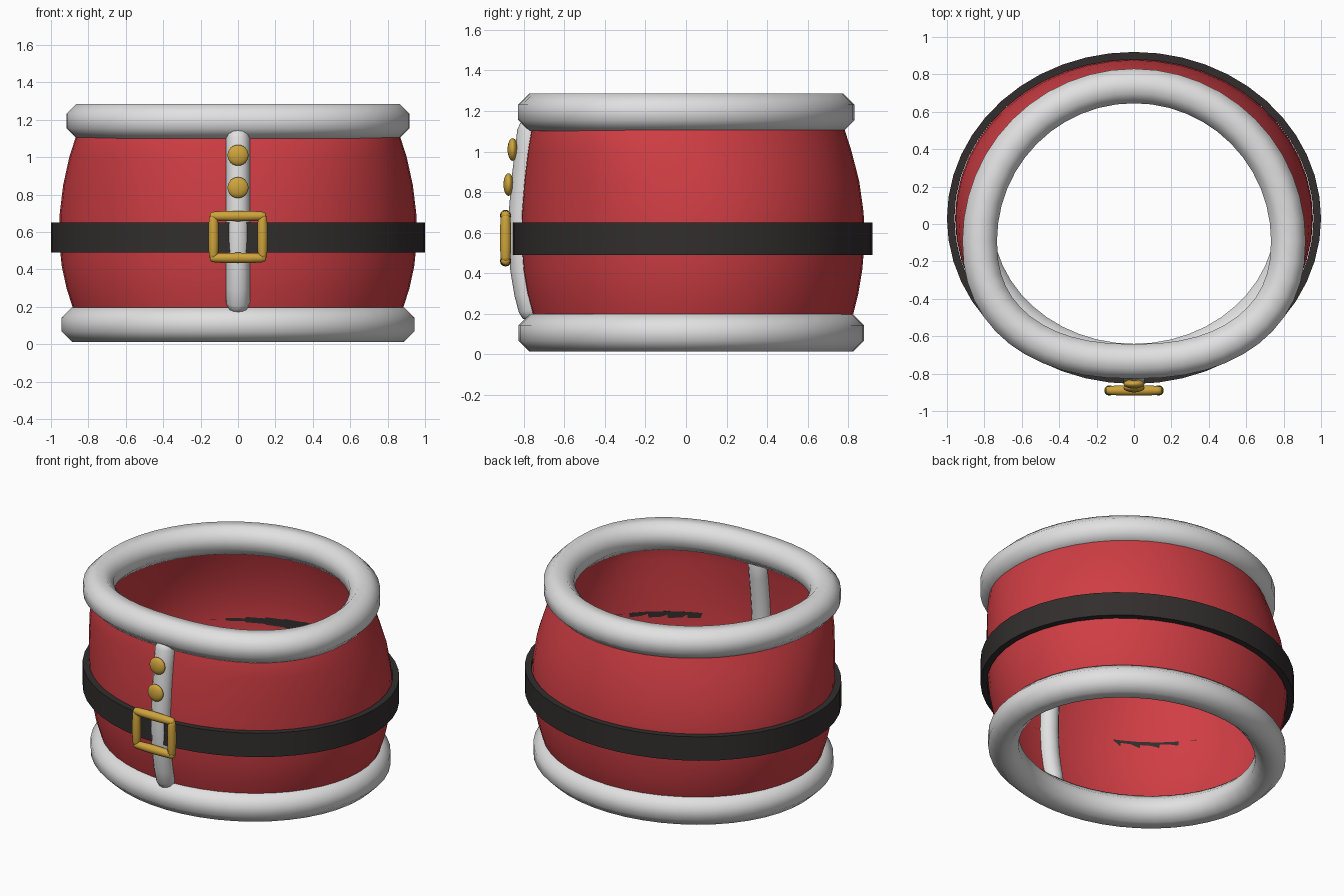
import bpy, bmesh, math
from mathutils import Vector

cube = bpy.data.objects.get("Cube")
if cube:
    bpy.data.objects.remove(cube)

SEG = 48


def material(name, r, g, b):
    m = bpy.data.materials.new(name)
    m.use_nodes = True
    m.diffuse_color = (r, g, b, 1)
    bsdf = next(n for n in m.node_tree.nodes if n.type == 'BSDF_PRINCIPLED')
    bsdf.inputs["Base Color"].default_value = (r, g, b, 1)
    bsdf.inputs["Roughness"].default_value = 0.6
    return m


RED = material("red cloth", 0.63, 0.048, 0.058)
WHITE = material("white trim", 0.75, 0.75, 0.75)
BLACK = material("black leather", 0.032, 0.027, 0.027)
GOLD = material("gold metal", 0.62, 0.37, 0.045)


def loft(name, rings, mat, loop=False, caps=False, angle=50):
    """Skin a list of closed point rings with quads."""
    bm = bmesh.new()
    rows = [[bm.verts.new(p) for p in ring] for ring in rings]
    n = len(rows[0])
    pairs = list(zip(rows, rows[1:])) + ([(rows[-1], rows[0])] if loop else [])
    for lo, hi in pairs:
        for j in range(n):
            k = (j + 1) % n
            bm.faces.new((lo[j], lo[k], hi[k], hi[j]))
    if caps:
        bm.faces.new(rows[0])
        bm.faces.new(rows[-1])
    if loop or caps:
        bmesh.ops.recalc_face_normals(bm, faces=bm.faces)
    mesh = bpy.data.meshes.new(name)
    bm.to_mesh(mesh)
    bm.free()
    ob = bpy.data.objects.new(name, mesh)
    bpy.context.collection.objects.link(ob)
    mesh.materials.append(mat)
    smooth(ob, angle)
    return ob


def smooth(ob, angle=50):
    bpy.ops.object.select_all(action='DESELECT')
    ob.select_set(True)
    bpy.context.view_layer.objects.active = ob
    bpy.ops.object.shade_smooth_by_angle(angle=math.radians(angle))


def outline(z, cy, half_x, back, front, power=2.0):
    """Rounded plan: half ellipse at the back, squarer curve at the front."""
    pts = []
    for i in range(SEG):
        t = 2 * math.pi * i / SEG
        c, s = math.cos(t), math.sin(t)
        e = 2 / power if s < 0 else 1
        depth = back - cy if s > 0 else cy - front
        pts.append(Vector((half_x * math.copysign(abs(c) ** e, c),
                           cy + depth * math.copysign(abs(s) ** e, s), z)))
    return pts


def sweep(path, section):
    """Carry a section of (outward, up) offsets around a closed plan."""
    rings = []
    for i, p in enumerate(path):
        tangent = path[(i + 1) % len(path)] - path[i - 1]
        out = Vector((tangent.y, -tangent.x, 0)).normalized()
        rings.append([p + out * u + Vector((0, 0, v)) for u, v in section])
    return rings


def rod(name, path, radii, side, mat, sides=12, squash=1.0):
    """Tapered bar along a path; side is one fixed cross axis."""
    rings = []
    for i, (p, r) in enumerate(zip(path, radii)):
        tangent = path[min(i + 1, len(path) - 1)] - path[max(i - 1, 0)]
        other = tangent.cross(side).normalized()
        rings.append([p + side * r * math.cos(a) + other * r * squash * math.sin(a)
                      for a in (2 * math.pi * k / sides for k in range(sides))])
    return loft(name, rings, mat, caps=True)


# Barrel-shaped cloth band: z, centre y, half width, back, front, front power
levels = [
    (0.10, 0.03, 0.845, 0.785, -0.73, 2.0),
    (0.20, 0.03, 0.885, 0.825, -0.758, 2.0),
    (0.30, 0.03, 0.917, 0.85, -0.785, 2.0),
    (0.42, 0.03, 0.943, 0.87, -0.805, 2.0),
    (0.57, 0.03, 0.957, 0.882, -0.815, 2.0),
    (0.70, 0.02, 0.953, 0.876, -0.812, 2.03),
    (0.85, -0.01, 0.935, 0.855, -0.80, 2.1),
    (1.00, -0.06, 0.902, 0.817, -0.782, 2.2),
    (1.10, -0.09, 0.87, 0.785, -0.765, 2.3),
    (1.19, -0.09, 0.835, 0.75, -0.74, 2.3),
]
loft("cloth_band", [outline(*lv) for lv in levels], RED)

# Padded trim rings
octagon = [(0.1 * math.cos(a), 0.1 * math.sin(a))
           for a in (math.pi * (k + 0.5) / 4 for k in range(8))]
loft("bottom_trim", sweep(outline(0.105, 0.03, 0.85, 0.785, -0.733), octagon),
     WHITE, loop=True)
loft("top_trim", sweep(outline(1.193, -0.09, 0.825, 0.738, -0.735, 2.3), octagon),
     WHITE, loop=True)

# Flat belt
strip = [(-0.04, -0.08), (0, -0.08), (0, 0.08), (-0.04, 0.08)]
loft("belt", sweep(outline(0.57, 0.03, 1.0, 0.92, -0.855), strip), BLACK, loop=True,
     angle=30)

# Front placket following the bulge of the cloth
ends = [(0.175, -0.75, 0.03), (0.19, -0.755, 0.052), (0.22, -0.763, 0.063)]
middle = [(lv[0], lv[4] + 0.003, 0.065) for lv in levels[2:8]]
tops = [(1.10, -0.768, 0.065), (1.135, -0.765, 0.053), (1.15, -0.763, 0.03)]
spine = ends + middle + tops
rod("front_placket", [Vector((0, y, z)) for z, y, r in spine],
    [r for z, y, r in spine], Vector((1, 0, 0)), WHITE)

# Buttons
for name, y, z in (("upper_button", -0.855, 1.01), ("lower_button", -0.875, 0.837)):
    bpy.ops.mesh.primitive_uv_sphere_add(segments=24, ring_count=12, radius=0.056,
                                         location=(0, y, z))
    ob = bpy.context.object
    ob.name = name
    ob.scale.y = 0.45
    ob.data.materials.append(GOLD)
    smooth(ob)

# Buckle frame: four bars that swell in the middle
taper = [(-1, 0.4), (-0.94, 0.75), (-0.8, 0.88), (-0.4, 0.97), (0, 1),
         (0.4, 0.97), (0.8, 0.88), (0.94, 0.75), (1, 0.4)]


def buckle_bar(name, centre, axis, half, radius, side):
    rod(name, [centre + axis * half * t for t, r in taper],
        [radius * r for t, r in taper], side, GOLD)


X, Y, Z = Vector((1, 0, 0)), Vector((0, 1, 0)), Vector((0, 0, 1))
mid = Vector((0, -0.89, 0.573))
for s, word in ((1, "left"), (-1, "right")):
    buckle_bar("buckle_" + word + "_bar", mid + X * 0.131 * s, Z, 0.118, 0.028, Y)
for s, word in ((1, "top"), (-1, "bottom")):
    buckle_bar("buckle_" + word + "_bar", mid + Z * 0.112 * s, X, 0.15, 0.028, Y)
